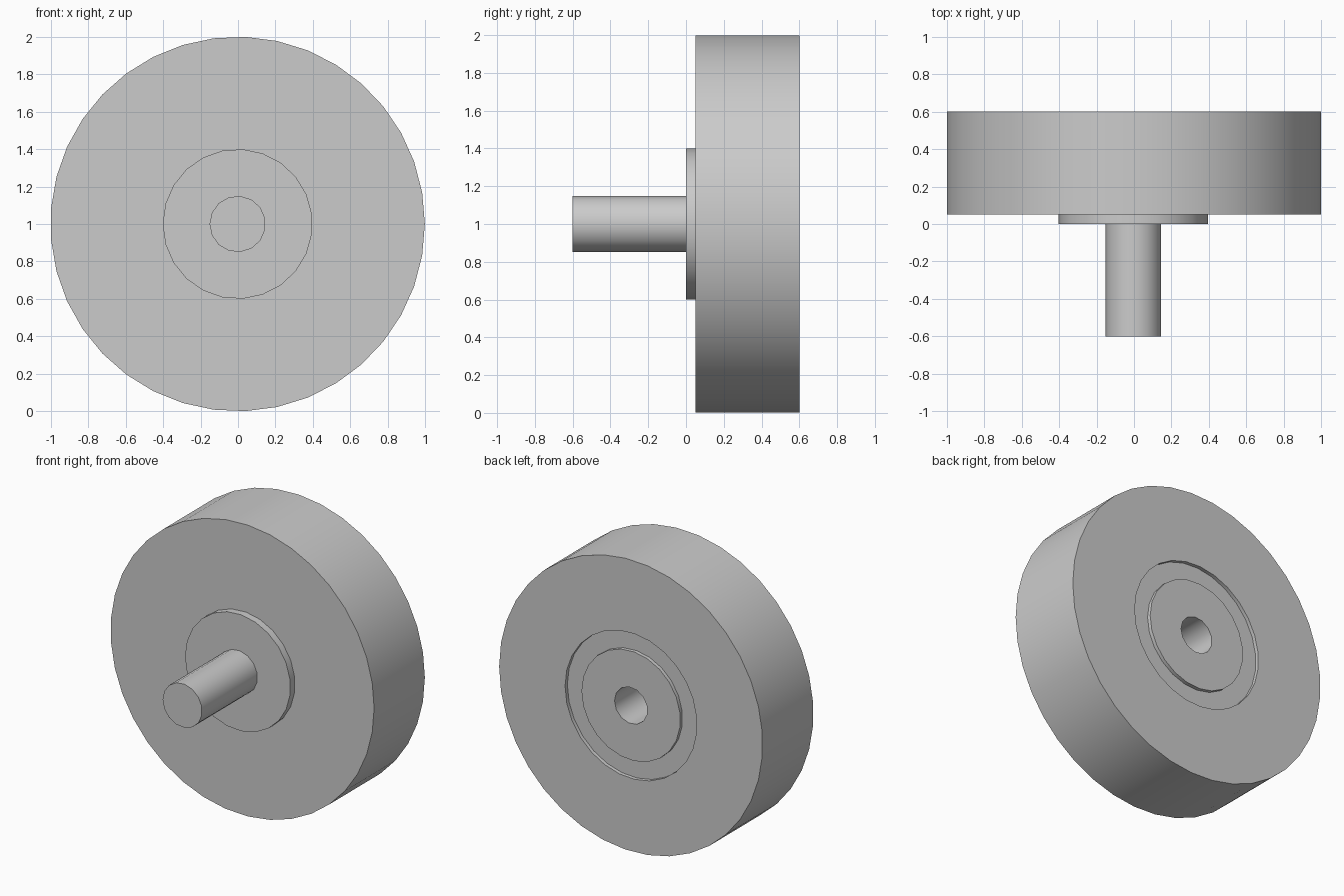
import bpy
import math
from mathutils import Matrix

cube = bpy.data.objects.get("Cube")
if cube:
    bpy.data.objects.remove(cube, do_unlink=True)

grey = bpy.data.materials.new("plain grey")
grey.use_nodes = True
colour = (0.6, 0.6, 0.6, 1)
grey.diffuse_color = colour
grey.node_tree.nodes["Principled BSDF"].inputs["Base Color"].default_value = colour

AXIS_X = -0.002  # keeps the faceted rim centred


def disc(name, radius, y0, y1, sides, turn=0.0):
    """Cylinder along y with a rim corner at angle turn from +x."""
    bpy.ops.mesh.primitive_cylinder_add(vertices=sides, radius=radius, depth=y1 - y0)
    obj = bpy.context.object
    obj.name = name
    # the primitive starts its first corner on +y
    obj.data.transform(Matrix.Rotation(-math.pi / 2, 4, "Z"))
    obj.data.transform(Matrix.Rotation(math.pi / 2, 4, "X") @ Matrix.Rotation(turn, 4, "Z"))
    obj.location = (AXIS_X, (y0 + y1) / 2, 1)
    obj.data.materials.append(grey)
    return obj


def cut(obj, cutter):
    mod = obj.modifiers.new("cut", "BOOLEAN")
    mod.operation = "DIFFERENCE"
    mod.solver = "EXACT"
    mod.object = cutter
    bpy.context.view_layer.objects.active = obj
    bpy.ops.object.modifier_apply(modifier=mod.name)


# Main parts
wheel = disc("wheel", 1.0, 0.05, 0.6, 37)
flange = disc("flange", 0.4, 0, 0.05, 23, math.pi)
shaft = disc("shaft", 0.15, -0.6, 0, 15, math.pi)
hub = disc("rear_hub", 0.375, 0.575, 0.6, 23)

# Rear groove around the hub, and the blind bore
recess = disc("recess_cutter", 0.5, 0.575, 0.7, 27)
bore = disc("bore_cutter", 0.125, 0.05 + 0.05, 0.7, 13)
cut(wheel, recess)
cut(wheel, bore)
cut(hub, bore)
for cutter in (recess, bore):
    bpy.data.objects.remove(cutter, do_unlink=True)

# Smooth rims with crisp edges
for obj in (wheel, flange, shaft, hub):
    bpy.ops.object.select_all(action="DESELECT")
    obj.select_set(True)
    bpy.context.view_layer.objects.active = obj
    bpy.ops.object.shade_smooth_by_angle(angle=math.radians(35))
